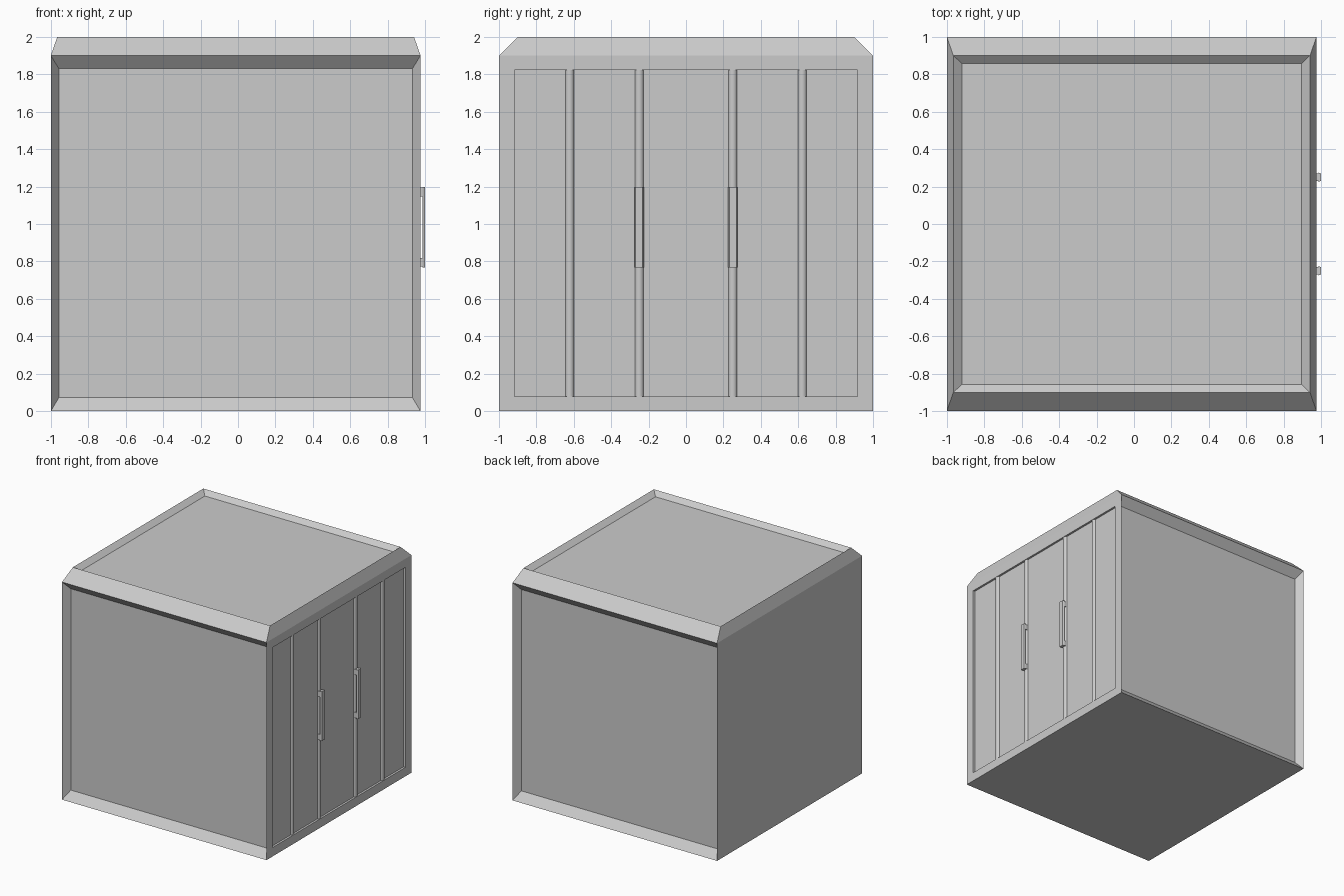
import bpy, bmesh
from mathutils import Vector

if "Cube" in bpy.data.objects:
    bpy.data.objects.remove(bpy.data.objects["Cube"])


def finish(bm, name):
    bmesh.ops.recalc_face_normals(bm, faces=bm.faces)
    me = bpy.data.meshes.new(name)
    bm.to_mesh(me)
    bm.free()
    ob = bpy.data.objects.new(name, me)
    bpy.context.collection.objects.link(ob)
    return ob


def add_box(bm, lo, hi):
    """Axis-aligned box between two corners; returns its vertices."""
    vs = bmesh.ops.create_cube(bm, size=1)["verts"]
    for v in vs:
        v.co = Vector([lo[i] + (v.co[i] + 0.5) * (hi[i] - lo[i]) for i in range(3)])
    return vs


def face_towards(bm, d):
    """Outermost face of the body in direction d."""
    d = Vector(d)
    bm.normal_update()
    return max((f for f in bm.faces if f.normal.dot(d) > 0.99),
               key=lambda f: f.calc_center_median().dot(d))


def panel(bm, face, lo, hi):
    """Extrude a face and clamp the new one into a box, leaving a sloped rim."""
    new = bmesh.ops.extrude_discrete_faces(bm, faces=[face])["faces"][0]
    for v in new.verts:
        v.co = Vector([min(max(v.co[i], lo[i]), hi[i]) for i in range(3)])
    return new


# Body with chamfered top
bm = bmesh.new()
add_box(bm, (-1, -1, 0), (0.975, 1, 1.9))
top = bmesh.ops.extrude_discrete_faces(bm, faces=[face_towards(bm, (0, 0, 1))])["faces"][0]
for v in top.verts:
    v.co = Vector((-0.965 if v.co.x < 0 else 0.94, v.co.y * 0.9, 2))

# Sunken panels on roof, front and back
panel(bm, top, (-0.92, -0.857, 0), (0.895, 0.857, 1.963))
for y in (-1, 1):
    panel(bm, face_towards(bm, (0, y, 0)), (-0.957, -0.94, 0.072), (0.932, 0.94, 1.83))

# Straight-walled door recess on the right side
rim = panel(bm, face_towards(bm, (1, 0, 0)), (-1, -0.917, 0.078), (0.975, 0.917, 1.824))
panel(bm, rim, (-1, -1, 0), (0.957, 1, 2))
finish(bm, "container_body")

# Door locking rods and the handles on the inner pair
for side, s in (("left", -1), ("right", 1)):
    for name, y in (("inner", 0.25), ("outer", 0.622)):
        bpy.ops.mesh.primitive_cylinder_add(vertices=12, radius=0.025, depth=1.75,
                                            location=(0.948, s * y, 0.951))
        rod = bpy.context.object
        rod.name = f"{side}_{name}_rod"
        bpy.ops.object.shade_smooth_by_angle()

    bm = bmesh.new()
    y = s * 0.25
    bar = add_box(bm, (0.986, y - 0.025, 0.768), (1.0, y + 0.025, 1.198))
    for v in bar:
        if v.co.x > 0.99:
            v.co.y = y + (v.co.y - y) * 0.75
    for z in (0.795, 1.171):
        add_box(bm, (0.955, y - 0.02, z - 0.023), (0.99, y + 0.02, z + 0.023))
    finish(bm, f"{side}_door_handle")
